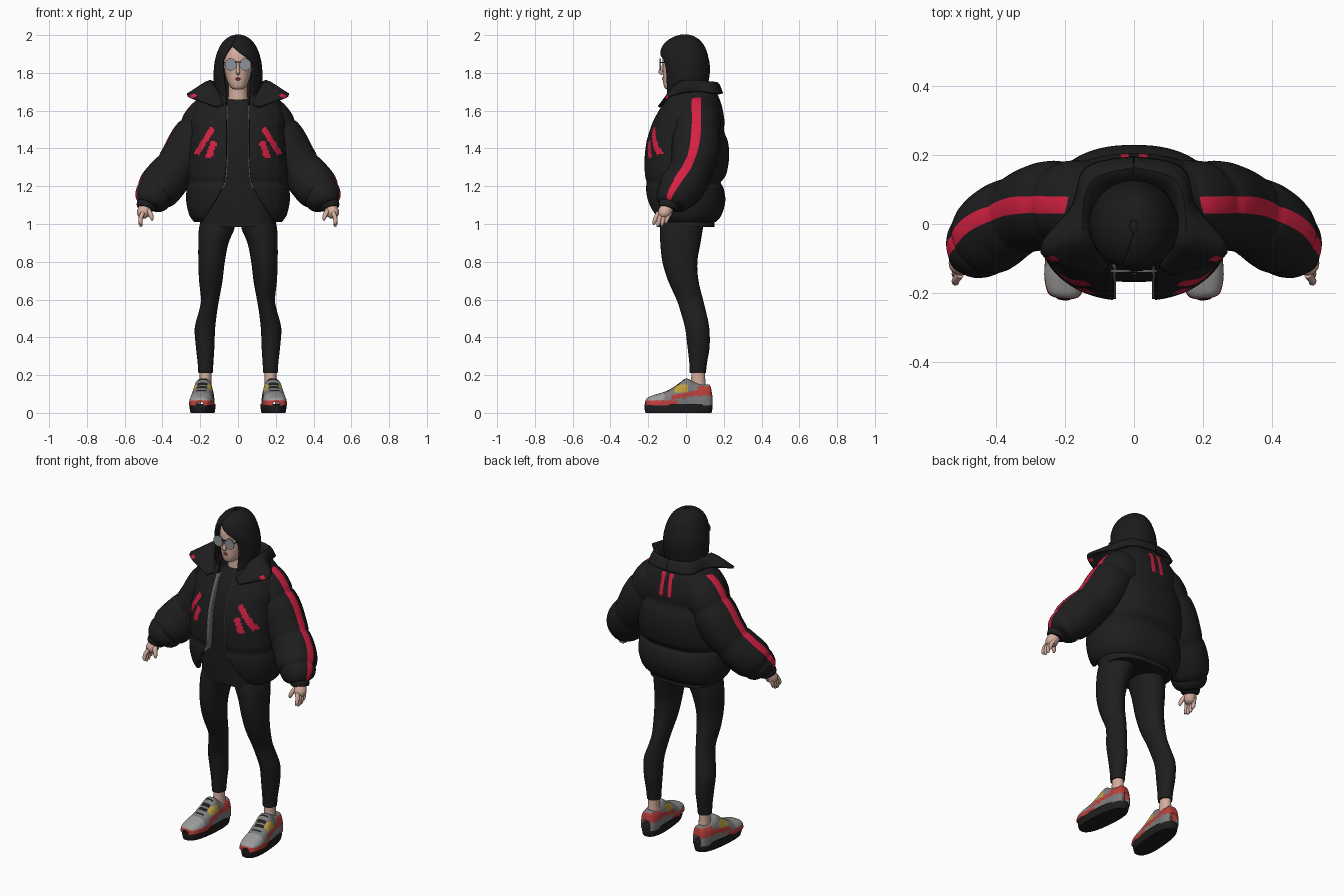
import bpy, bmesh, math
from math import sin, cos, pi, copysign
from mathutils import Vector, Matrix
from mathutils.geometry import intersect_point_line

if "Cube" in bpy.data.objects:
    bpy.data.objects.remove(bpy.data.objects["Cube"])


def material(name, rgb):
    m = bpy.data.materials.new(name)
    m.use_nodes = True
    m.diffuse_color = (*rgb, 1)
    m.node_tree.nodes["Principled BSDF"].inputs["Base Color"].default_value = (*rgb, 1)
    return m


black = material("black cloth", (.013, .013, .013))
hair_black = material("hair black", (.011, .011, .012))
red = material("crimson", (.68, .015, .055))
skin_tone = material("skin", (.66, .42, .34))
shoe_red = material("shoe red", (.5, .05, .045))
grey = material("mid grey", (.2, .2, .2))
pale = material("pale grey", (.33, .33, .32))
yellow = material("mustard", (.5, .34, .05))
lens_grey = material("lens grey", (.27, .29, .31))
lip_red = material("lip red", (.5, .1, .12))


def spline(keys, n):
    """Smooth curve through tuples of any length."""
    out = []
    for i in range(len(keys) - 1):
        p = [keys[max(0, min(len(keys) - 1, i + k))] for k in (-1, 0, 1, 2)]
        for s in range(n):
            t = s / n
            out.append([.5 * (2*b + (c - a)*t + (2*a - 5*b + 4*c - d)*t*t
                              + (3*b - a - 3*c + d)*t**3) for a, b, c, d in zip(*p)])
    return out + [list(keys[-1])]


def power(v, e):
    return copysign(abs(v) ** e, v)


def skin(name, rows, mats, closed=True, rule=None, mirror=False, thick=0, move=None):
    """Join rows of points into a surface; rule picks a material per face."""
    bm = bmesh.new()
    grid = [[bm.verts.new(p) for p in row] for row in rows]
    n = len(rows[0])
    for i in range(len(grid) - 1):
        for j in range(n if closed else n - 1):
            k = (j + 1) % n
            f = bm.faces.new((grid[i][j], grid[i][k], grid[i+1][k], grid[i+1][j]))
            if rule:
                f.material_index = rule(f.calc_center_median(), j, n)
    if closed:
        bm.faces.new(grid[0])
        bm.faces.new(grid[-1])
    bmesh.ops.recalc_face_normals(bm, faces=bm.faces)
    me = bpy.data.meshes.new(name)
    bm.to_mesh(me)
    bm.free()
    for m in mats:
        me.materials.append(m)
    if move:
        me.transform(move)
    ob = bpy.data.objects.new(name, me)
    bpy.context.collection.objects.link(ob)
    bpy.ops.object.select_all(action='DESELECT')
    ob.select_set(True)
    bpy.context.view_layer.objects.active = ob
    bpy.ops.object.shade_smooth_by_angle(angle=math.radians(50))
    if thick:
        mod = ob.modifiers.new("thickness", 'SOLIDIFY')
        mod.thickness, mod.offset = thick, 0
    if mirror:
        ob.modifiers.new("mirror", 'MIRROR')


def hoops(keys, n, seg, e=1.0):
    """Horizontal rings from (z, centre x, half width, front y, back y[, gap from, gap to])."""
    rows = []
    for z, cx, rx, yf, yb, *gap in spline(keys, n):
        start, end = 0, 2 * pi
        if gap:
            lo, hi = [math.asin(power(max(-1, min(1, g / rx)), 1 / e)) for g in gap]
            start, end = hi, 2 * pi + lo
        rows.append([])
        for j in range(seg + 1 if gap else seg):
            a = start + (end - start) * j / seg
            rows[-1].append((cx + rx * power(sin(a), e),
                             (yf + yb) / 2 - (yb - yf) / 2 * power(cos(a), e), z))
    return rows


def tube(keys, n, seg, ref, puff=0):
    """Rings along a path of (x, y, z, radius), starting on the ref side."""
    pts = spline(keys, n)
    rows = []
    for i, (*p, r) in enumerate(pts):
        t = (Vector(pts[min(i + 1, len(pts) - 1)][:3]) - Vector(pts[max(i - 1, 0)][:3])).normalized()
        u = Vector(ref)
        u = (u - t * u.dot(t)).normalized()
        v = t.cross(u)
        r *= 1 - puff + puff * abs(sin(pi * 4 * i / (len(pts) - 1))) ** .5
        rows.append([Vector(p) + r * (u * cos(a) + v * sin(a))
                     for a in (2 * pi * j / seg for j in range(seg))])
    return rows


# Leggings and ankles
skin("legging", hoops([
    (1.06, .1, .085, -.125, .1), (.98, .112, .094, -.137, .09), (.9, .13, .08, -.136, .077),
    (.8, .14, .07, -.125, .06), (.7, .144, .062, -.095, .066), (.6, .148, .048, -.05, .09),
    (.54, .158, .048, -.03, .105), (.45, .175, .054, -.005, .123), (.35, .174, .049, .008, .125),
    (.27, .172, .042, .017, .112), (.21, .172, .038, .02, .105)], 4, 28), [black], mirror=True)
skin("ankle", hoops([(.23, .172, .031, .03, .1), (.16, .172, .031, .025, .103),
                     (.09, .172, .036, .01, .11)], 3, 20), [skin_tone], mirror=True)

# Shoes, toes turned slightly outward
pivot = Matrix.Translation((.18, .05, 0))
turn = pivot @ Matrix.Rotation(math.radians(5), 4, 'Z') @ pivot.inverted()
skin("shoe_sole", hoops([(0, .18, .06, -.215, .135), (.025, .18, .065, -.222, .141),
                         (.048, .18, .064, -.22, .139)], 2, 40, .8),
     [black], mirror=True, move=turn)


def shoe_colour(c, j, n):
    u, y, z = abs(c.x - .18), c.y, c.z
    if y < -.05 and z < .066 or y > .055 and .09 < z < .142:
        return 1
    if -.08 < y < .06 and abs(z - .096 - .2 * y) < .014:
        return 1
    if u < .028 and -.12 < y < .01:
        return 3 if int((y + .2) / .014) % 2 else 0
    if -.065 < y < .005 and .108 < z < .15:
        return 2
    return 4 if y < -.12 else 0


upper = []
for y, w, h in spline([(-.217, .02, .058), (-.205, .046, .08), (-.16, .061, .098), (-.1, .063, .117),
                       (-.05, .06, .147), (0, .055, .182), (.04, .052, .165), (.09, .052, .15),
                       (.125, .042, .148), (.138, .025, .1)], 6):
    upper.append([(.18 + w * power(cos(a), .65), y, .04 + (h - .04) * sin(a) ** .75)
                  for a in (pi * j / 40 for j in range(41))])
skin("shoe_upper", upper, [grey, shoe_red, yellow, black, pale], closed=False,
     rule=shoe_colour, mirror=True, move=turn)

# Long shirt under the jacket
skin("shirt", hoops([
    (.985, 0, .2, -.15, .15), (1.06, 0, .2, -.157, .15), (1.2, 0, .18, -.165, .13),
    (1.4, 0, .17, -.165, .13), (1.55, 0, .14, -.125, .12), (1.62, 0, .095, -.09, .1),
    (1.66, 0, .06, -.062, .06)], 4, 40, .75), [black])

# Padded jacket, open at the front, with red flashes
FLASHES = [((.13, 1.505), (.215, 1.37), .014), ((.122, 1.435), (.155, 1.35), .016)]


def jacket_colour(c, j, n):
    if c.y > 0:
        return int(.011 < abs(c.x) < .038 and 1.54 < c.z < 1.67)
    p = Vector((abs(c.x), c.z, 0))
    for a, b, w in FLASHES:
        near, t = intersect_point_line(p, Vector((*a, 0)), Vector((*b, 0)))
        if 0 < t < 1 and (p - near).length < w:
            return 1
    return 0


jacket = [(1.015, .225, -.15, .15, .19), (1.05, .25, -.185, .18, .165), (1.12, .266, -.205, .2, .12),
          (1.185, .264, -.21, .192, .085), (1.22, .255, -.205, .176, .072),
          (1.265, .262, -.213, .205, .065), (1.35, .257, -.214, .22, .06), (1.43, .253, -.205, .215, .06),
          (1.49, .243, -.188, .194, .06), (1.55, .245, -.165, .195, .06), (1.63, .22, -.12, .18, .062),
          (1.69, .16, -.085, .155, .065), (1.72, .13, -.07, .13, .066)]
skin("jacket", hoops([(z, 0, w, f, b, -g, g) for z, w, f, b, g in jacket], 8, 150, .85),
     [black, red], closed=False, rule=jacket_colour, thick=.016)

# Zip tapes turned in along the front edges
skin("zip_tape", [[(g - .004, f + d, z) for d in (-.002, .045)]
                  for z, w, f, b, g in spline(jacket[3:11], 5)],
     [grey], closed=False, mirror=True, thick=.007)

# Puffy sleeves with an outer stripe, and cuffs
skin("sleeve", tube([
    (.08, .055, 1.6, .105), (.145, .055, 1.553, .128), (.22, .055, 1.455, .132), (.29, .043, 1.345, .124),
    (.375, .005, 1.24, .12), (.432, -.045, 1.17, .115), (.468, -.08, 1.12, .086),
    (.48, -.09, 1.098, .052)], 8, 32, (.83, 0, .55), .1),
    [black, red], rule=lambda c, j, n: int(j in (0, n - 1)), mirror=True)
skin("cuff", tube([(.47, -.08, 1.125, .054), (.485, -.093, 1.097, .054), (.49, -.098, 1.082, .046)],
                  3, 24, (1, 0, 0)), [black], mirror=True)

# Hands
skin("palm", tube([(.48, -.085, 1.11, .026), (.493, -.103, 1.08, .035), (.503, -.117, 1.052, .034),
                   (.507, -.122, 1.035, .02)], 4, 16, (1, 0, 0)), [skin_tone], mirror=True)
for i, tip in enumerate([.998, .987, .99, 1.003]):
    y = -.146 + .021 * i
    skin(f"finger_{i + 1}", tube([
        (.503, y, 1.06, .012), (.514, y - .014, 1.035, .0115),
        (.516, y - .022, tip + .012, .01), (.51, y - .025, tip, .005)], 3, 10, (1, 0, 0)),
        [skin_tone], mirror=True)
skin("thumb", tube([(.485, -.108, 1.085, .015), (.467, -.135, 1.06, .013), (.457, -.145, 1.035, .011),
                    (.455, -.148, 1.02, .005)], 3, 10, (1, 0, 0)), [skin_tone], mirror=True)

# Folded collar with wide pointed tips
lines = [
    [(0, .12, 1.7), (.09, .095, 1.7), (.125, .02, 1.7), (.115, -.06, 1.67), (.07, -.11, 1.61)],
    [(0, .163, 1.745), (.115, .13, 1.748), (.148, .04, 1.755), (.142, -.05, 1.74), (.08, -.125, 1.63)],
    [(0, .19, 1.69), (.135, .16, 1.69), (.175, .05, 1.7), (.268, -.08, 1.68), (.11, -.145, 1.62)]]
columns = [spline(cross, 4) for cross in zip(*[spline(line, 7) for line in lines])]
skin("collar", columns, [black, red], closed=False, mirror=True, thick=.014,
     rule=lambda c, j, n: int(.228 < c.x < .248 and c.y < -.085))

# Head, neck and face
skin("neck", hoops([(1.6, 0, .065, -.07, .06), (1.67, 0, .052, -.06, .05),
                    (1.76, 0, .05, -.06, .05)], 3, 24), [skin_tone])
skin("head", hoops([
    (1.712, 0, .018, -.1, -.06), (1.722, 0, .037, -.114, -.02), (1.75, 0, .055, -.121, .03),
    (1.79, 0, .067, -.123, .06), (1.83, 0, .074, -.123, .075), (1.88, 0, .076, -.123, .08),
    (1.93, 0, .066, -.108, .07), (1.965, 0, .035, -.07, .04)], 4, 32, .9), [skin_tone])
skin("nose", tube([(0, -.116, 1.85, .007), (0, -.128, 1.82, .009), (0, -.135, 1.805, .011),
                   (0, -.122, 1.796, .008)], 3, 12, (1, 0, 0)), [skin_tone])
for name, z in (("upper_lip", 1.773), ("lower_lip", 1.764)):
    skin(name, tube([(-.022, -.115, 1.768, .002), (0, -.121, z, .005), (.022, -.115, 1.768, .002)],
                    4, 10, (0, 0, 1)), [lip_red])

# Sunglasses
skin("lens", tube([(.038, -.139, 1.844, .032), (.038, -.133, 1.844, .032)], 1, 24, (1, 0, 0)),
     [lens_grey], mirror=True)
skin("glasses_bridge", tube([(-.015, -.138, 1.858, .003), (.015, -.138, 1.858, .003)], 1, 8, (0, 0, 1)),
     [hair_black])
skin("glasses_arm", tube([(.066, -.137, 1.855, .003), (.08, -.06, 1.855, .003)], 1, 8, (0, 0, 1)),
     [hair_black], mirror=True)

# Long hair with a swept fringe
skin("hair", hoops([
    (1.59, 0, .095, -.12, .08, -.054, .054), (1.65, 0, .11, -.115, .09, -.06, .06),
    (1.72, 0, .121, -.115, .108, -.066, .066), (1.8, 0, .124, -.125, .121, -.076, .074),
    (1.85, 0, .12, -.132, .12, -.079, .07), (1.875, 0, .115, -.134, .115, -.073, .054),
    (1.9, 0, .108, -.133, .109, -.062, .02), (1.925, 0, .098, -.127, .1, -.045, -.012),
    (1.945, 0, .088, -.117, .09, -.03, -.03), (1.97, 0, .068, -.092, .07, -.02, -.02),
    (1.99, 0, .038, -.055, .038, -.01, -.01), (1.998, 0, .012, -.025, .01, 0, 0)], 4, 64),
    [hair_black], closed=False, thick=.01)
skin("hair_crown", hoops([(1.95, 0, .08, -.105, .08), (1.98, 0, .052, -.07, .052),
                          (1.996, 0, .02, -.03, .02), (2.0, 0, .004, -.012, -.004)], 3, 32), [hair_black])
